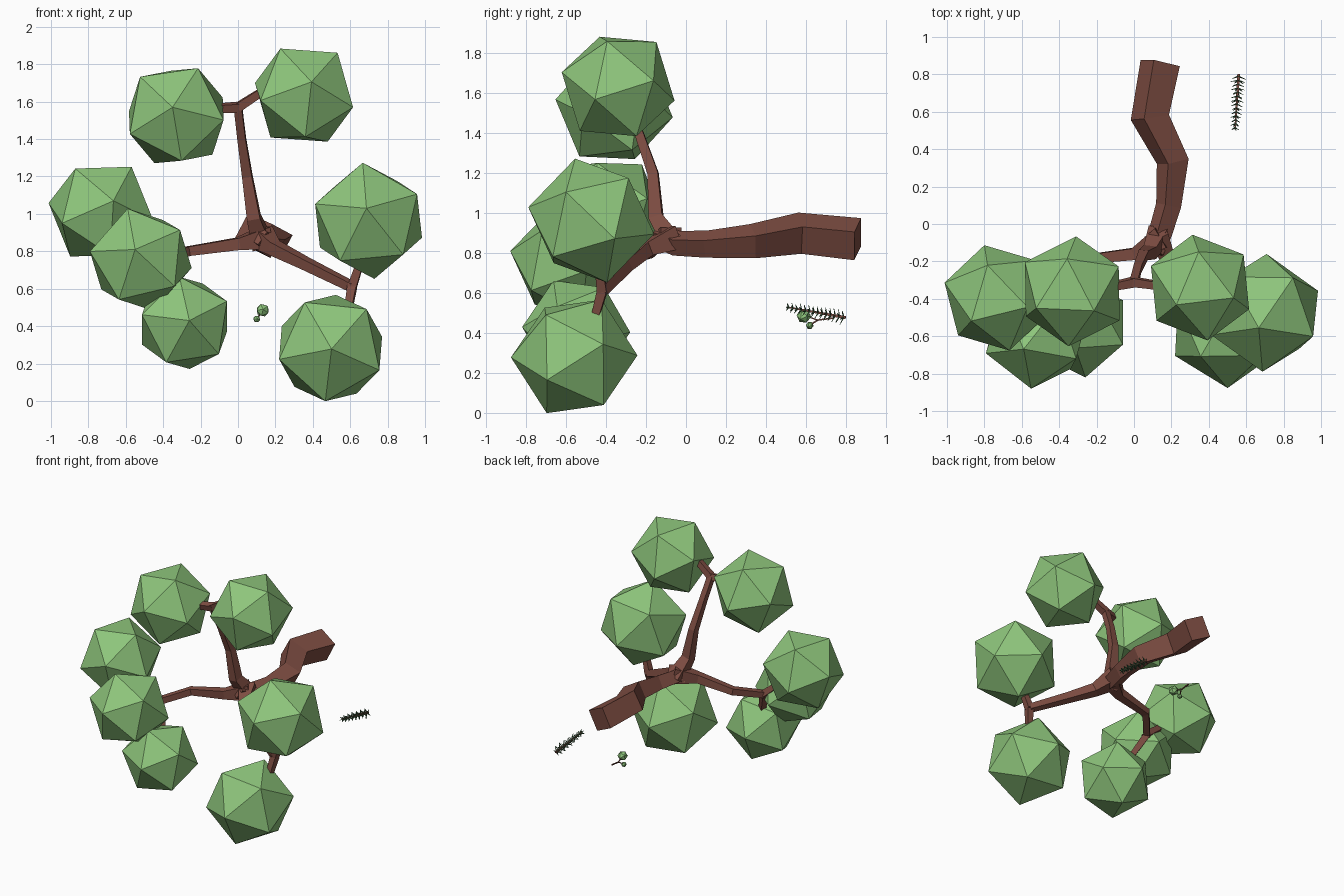
import bpy, bmesh, math, random
from mathutils import Vector, Matrix

if "Cube" in bpy.data.objects:
    bpy.data.objects.remove(bpy.data.objects["Cube"])

random.seed(4)


def material(name, rgb):
    m = bpy.data.materials.new(name)
    m.diffuse_color = (*rgb, 1)
    m.use_nodes = True
    m.node_tree.nodes["Principled BSDF"].inputs["Base Color"].default_value = m.diffuse_color
    return m


BARK = material("bark", (0.21, 0.075, 0.055))
LEAF = material("leaf", (0.27, 0.56, 0.2))
NEEDLE = material("needle", (0.06, 0.16, 0.07))


def finish(bm, name, mat):
    bmesh.ops.recalc_face_normals(bm, faces=bm.faces[:])
    me = bpy.data.meshes.new(name)
    bm.to_mesh(me)
    bm.free()
    me.materials.append(mat)
    ob = bpy.data.objects.new(name, me)
    bpy.context.collection.objects.link(ob)
    return ob


def tube(bm, path, up=(0, 0, 1), turn=45):
    """Square tube along (x, y, z, radius) points."""
    pts = [Vector(p[:3]) for p in path]
    up, rings = Vector(up), []
    for i, p in enumerate(pts):
        t = Vector()
        if i:
            t += (p - pts[i - 1]).normalized()
        if i < len(pts) - 1:
            t += (pts[i + 1] - p).normalized()
        t.normalize()
        side = t.cross(up).normalized()
        up = side.cross(t)
        angles = [math.radians(turn + 90 * k) for k in range(4)]
        rings.append([bm.verts.new(p + path[i][3] * (math.cos(a) * side + math.sin(a) * up))
                      for a in angles])
    for a, b in zip(rings, rings[1:]):
        for k in range(4):
            bm.faces.new((a[k], a[(k + 1) % 4], b[(k + 1) % 4], b[k]))
    bm.faces.new(rings[0])
    bm.faces.new(rings[-1])


def basis(a, b):
    a = a.normalized()
    b = (b - a * a.dot(b)).normalized()
    return Matrix((a, b, a.cross(b))).transposed()


def clump(name, c, r, front, nxt):
    """Icosahedron turned so a front vertex and its neighbour land on given (x, z)."""
    c = Vector(c)
    fx, fz = (front[0] - c.x) / r, (front[1] - c.z) / r
    fy = -math.sqrt(max(0.01, 1 - fx * fx - fz * fz))
    nx, nz = (nxt[0] - c.x) / r, (nxt[1] - c.z) / r
    ny = (0.447 - fx * nx - fz * nz) / fy
    bm = bmesh.new()
    bmesh.ops.create_icosphere(bm, subdivisions=1, radius=r)
    bm.verts.ensure_lookup_table()
    v = bm.verts[0]
    w = v.link_edges[0].other_vert(v)
    rot = basis(Vector((fx, fy, fz)), Vector((nx, ny, nz))) @ basis(v.co, w.co).transposed()
    bmesh.ops.transform(bm, matrix=Matrix.Translation(c) @ rot.to_4x4(), verts=bm.verts[:])
    finish(bm, name, LEAF)


# Trunk, lying back along +y
bm = bmesh.new()
tube(bm, [(.14, .86, .87, .112), (.085, .57, .90, .108), (.207, .335, .86, .09),
          (.185, .1, .845, .07), (.14, -.05, .85, .065), (.10, -.15, .89, .06)], turn=71)
finish(bm, "trunk", BARK)

# Main branches and their forks
bm = bmesh.new()
up_fork, left_fork, right_fork = (.0, -.31, 1.57), (-.42, -.36, .75), (.61, -.42, .61)
tube(bm, [(.13, -.06, .84, .075), (.085, -.15, .98, .05), (.05, -.165, 1.2, .037),
          (.02, -.235, 1.4, .031), (*up_fork, .03)], up=(1, 0, 0))
tube(bm, [(.15, -.07, .87, .085), (.0, -.16, .84, .045), (-.27, -.19, .80, .035),
          (*left_fork, .032)])
tube(bm, [(.12, -.06, .88, .085), (.19, -.2, .82, .05), (.36, -.30, .735, .04),
          (*right_fork, .033)])
for fork, tips in ((up_fork, [(-.2, -.35, 1.56), (.2, -.34, 1.7)]),
                   (left_fork, [(-.6, -.39, .9), (-.48, -.5, .74), (-.33, -.46, .55)]),
                   (right_fork, [(.66, -.44, .76), (.585, -.46, .46)])):
    for tip in tips:
        tube(bm, [(*fork, .034), (*tip, .026)], up=(.2, 1, .3))
finish(bm, "branches", BARK)

# Foliage clumps
clump("foliage_upper_left", (-.33, -.36, 1.525), .298, (-.35, 1.57), (-.54, 1.75))
clump("foliage_upper_right", (.353, -.34, 1.635), .294, (.393, 1.706), (.217, 1.898))
clump("foliage_left", (-.733, -.395, 1.012), .295, (-.666, 1.07), (-.57, 1.25))
clump("foliage_front_left", (-.52, -.595, .755), .292, (-.55, .81), (-.30, .92))
clump("foliage_lower_left", (-.286, -.55, .417), .272, (-.26, .43), (-.045, .54))
clump("foliage_lower_right", (.495, -.56, .283), .317, (.50, .278), (.703, .508))
clump("foliage_right", (.698, -.475, .963), .322, (.687, 1.03), (.666, 1.283))

# Small loose twig with two leaf clumps
bm = bmesh.new()
tube(bm, [(.12, .74, .475, .006), (.12, .66, .465, .005), (.13, .6, .485, .004)])
tube(bm, [(.12, .66, .465, .005), (.1, .62, .44, .004)])
finish(bm, "small_twig", BARK)
clump("small_twig_leaf_large", (.132, .59, .485), .037, (.135, .49), (.155, .505))
clump("small_twig_leaf_small", (.1, .62, .438), .02, (.102, .44), (.112, .45))

# Loose needle sprig: stem plus rings of thin spikes
a, b = Vector((.54, .505, .53)), Vector((.56, .80, .477))
bm = bmesh.new()
tube(bm, [(*a, .005), (*b, .011)])
finish(bm, "needle_stem", BARK)
bm = bmesh.new()
axis = (b - a).normalized()
side = axis.cross(Vector((0, 0, 1))).normalized()
for i in range(14):
    t = (i + .5) / 14
    p = a.lerp(b, t)
    for k in range(5):
        ang = k * math.tau / 5 + i * .7
        out = math.cos(ang) * side + math.sin(ang) * axis.cross(side)
        tip = p + out * (.022 + .018 * t) * random.uniform(.85, 1.15) - axis * .012
        tube(bm, [(*p, .005), (*tip, .0015)], up=axis)
finish(bm, "needles", NEEDLE)
